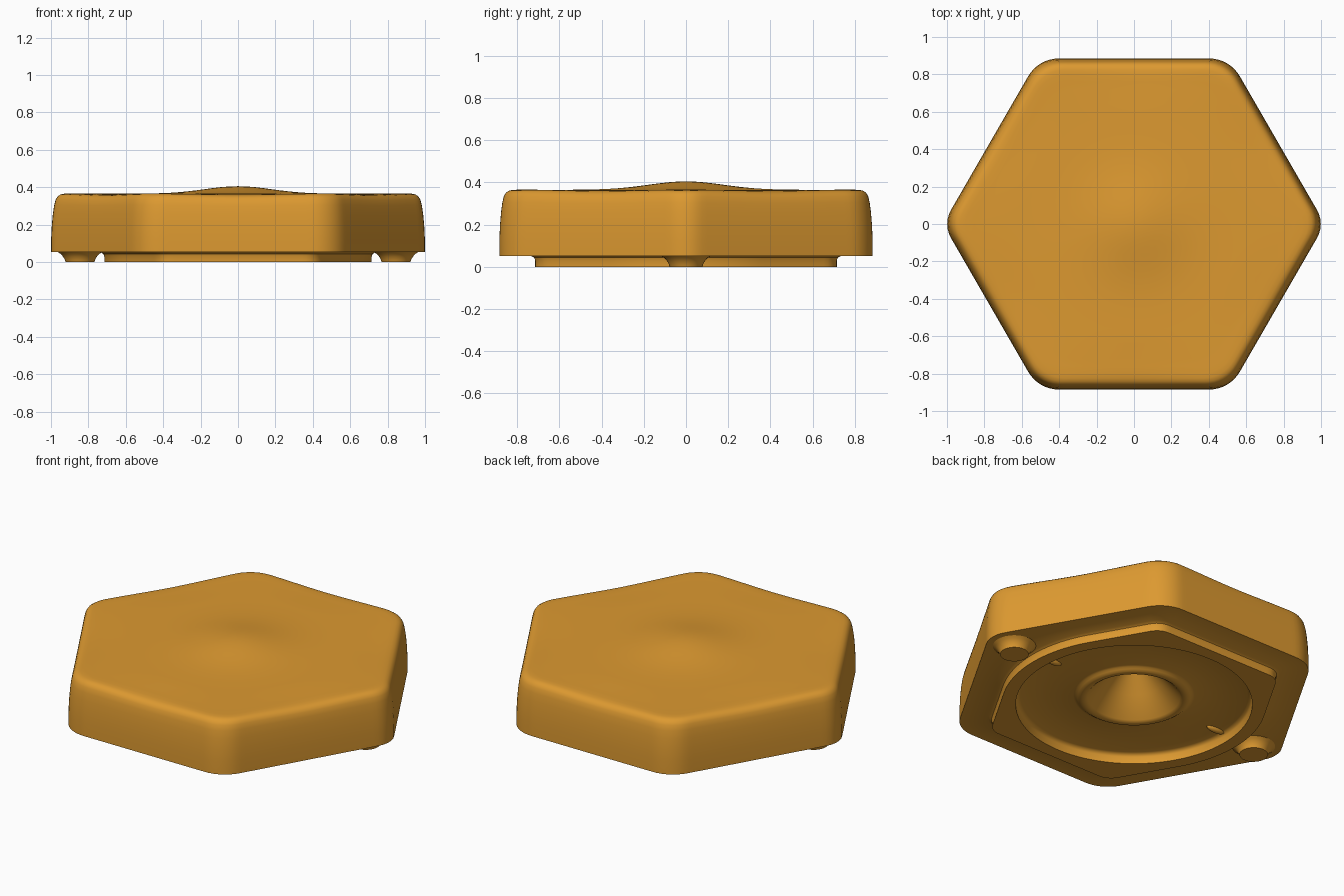
import bpy, bmesh, math

if "Cube" in bpy.data.objects:
    bpy.data.objects.remove(bpy.data.objects["Cube"])

orange = bpy.data.materials.new("amber_orange")
orange.diffuse_color = (0.72, 0.32, 0.03, 1)
orange.use_nodes = True
orange.node_tree.nodes["Principled BSDF"].inputs["Base Color"].default_value = orange.diffuse_color
N = 240


def corner_offset(th):
    """Signed angle from the nearest hexagon corner (corners at 0, 60, ...)."""
    k = round(th / (math.pi / 3))
    return th - k * math.pi / 3, k % 6


def round_hex(phi, apothem, rad):
    """Polar radius of a hexagon with rounded corners, phi from the corner."""
    phi = abs(phi)
    c = (apothem - rad) / math.cos(math.pi / 6)
    if phi < math.atan2(rad * 0.5, c + rad * math.cos(math.pi / 6)):
        return c * math.cos(phi) + math.sqrt(rad ** 2 - (c * math.sin(phi)) ** 2)
    return apothem / math.cos(math.pi / 6 - phi)


def hex_radius(th, apothem, scale=1.0):
    phi, k = corner_offset(th)
    return round_hex(phi, apothem, (0.15 if k % 3 == 0 else 0.19) * scale)


def plate_radius(th, apothem):
    """Hexagon whose left and right corners are replaced by arcs."""
    phi, k = corner_offset(th)
    return apothem if k % 3 == 0 else round_hex(phi, apothem, 0.1)


def finish(name, bm, angle=35):
    bmesh.ops.recalc_face_normals(bm, faces=bm.faces)
    me = bpy.data.meshes.new(name)
    bm.to_mesh(me)
    bm.free()
    ob = bpy.data.objects.new(name, me)
    bpy.context.collection.objects.link(ob)
    me.materials.append(orange)
    bpy.ops.object.select_all(action='DESELECT')
    ob.select_set(True)
    bpy.context.view_layer.objects.active = ob
    bpy.ops.object.shade_smooth_by_angle(angle=math.radians(angle))
    return ob


def loft(name, rings, n, start, end):
    """Bridge rings of points, closing each end with a centre point."""
    bm = bmesh.new()
    loops = [[bm.verts.new(p) for p in ring] for ring in rings]
    for a, b in zip(loops, loops[1:]):
        for i in range(n):
            j = (i + 1) % n
            bm.faces.new((a[i], a[j], b[j], b[i]))
    for loop, tip in ((loops[0], start), (loops[-1], end)):
        v = bm.verts.new(tip)
        for i in range(n):
            bm.faces.new((loop[i], loop[(i + 1) % n], v))
    return finish(name, bm)


angles = [2 * math.pi * i / N for i in range(N)]
rings = []


def add_ring(radius, height):
    rings.append([(radius(t) * math.cos(t), radius(t) * math.sin(t), height(t))
                  for t in angles])


# underside: conical hollow, low round ridge, recess floor and recess wall
FLOOR = 0.058
for r, z in ((0.06, 0.265), (0.16, 0.15), (0.25, 0.046), (0.262, 0.038),
             (0.278, 0.036), (0.292, 0.038), (0.305, 0.046), (0.315, 0.054),
             (0.328, FLOOR), (0.615, FLOOR), (0.63, 0.052), (0.638, 0.04),
             (0.64, 0.0)):
    add_ring(lambda t: r, lambda t: z)

# raised base plate with a small fillet
for a, z in ((0.715, 0.0), (0.715, 0.03), (0.72, 0.043), (0.735, 0.052)):
    add_ring(lambda t: plate_radius(t, a), lambda t: z)


# the rim dips slightly between the corners
def sag(t, amount):
    u = abs(corner_offset(t)[0]) / (math.pi / 6)
    return amount * u * u * (3 - 2 * u)


# outer wall and rounded shoulder
for a, z, s in ((0.885, 0.052, 0), (0.885, 0.13, 0), (0.882, 0.2, 0),
                (0.877, 0.26, 0), (0.871, 0.305, 0.003), (0.864, 0.335, 0.006),
                (0.855, 0.351, 0.008), (0.842, 0.361, 0.008),
                (0.825, 0.365, 0.007), (0.80, 0.366, 0.005)):
    add_ring(lambda t: hex_radius(t, a), lambda t: z - sag(t, s))


# gently domed top
def dome(r):
    return 0.365 + 0.04 * math.exp(-(r / 0.25) ** 2)


for i in range(1, 20):
    f = 1 - i / 20
    add_ring(lambda t: hex_radius(t, 0.80 * f, f),
             lambda t: dome(hex_radius(t, 0.80 * f, f)) - sag(t, 0.005) * max(0, f * 4 - 3))

loft("hexagon_body", rings, N, (0, 0, 0.33), (0, 0, dome(0)))

# locating pegs with flared roots, and small ribs in the recess
M = 40
for side, x in (("right", 1), ("left", -1)):
    prof = [(0.077, 0.0), (0.081, 0.012), (0.09, 0.028), (0.102, 0.042),
            (0.118, 0.053), (0.118, 0.07)]
    loft(side + "_peg",
         [[(x * 0.845 + r * math.cos(2 * math.pi * i / M),
            r * math.sin(2 * math.pi * i / M), z) for i in range(M)]
          for r, z in prof], M, (x * 0.845, 0, 0), (x * 0.845, 0, 0.07))
    bm = bmesh.new()
    bmesh.ops.create_uvsphere(bm, u_segments=24, v_segments=12, radius=1)
    for v in bm.verts:
        v.co = (x * 0.575 + v.co.x * 0.06, v.co.y * 0.02, FLOOR + v.co.z * 0.02)
    finish(side + "_rib", bm)
